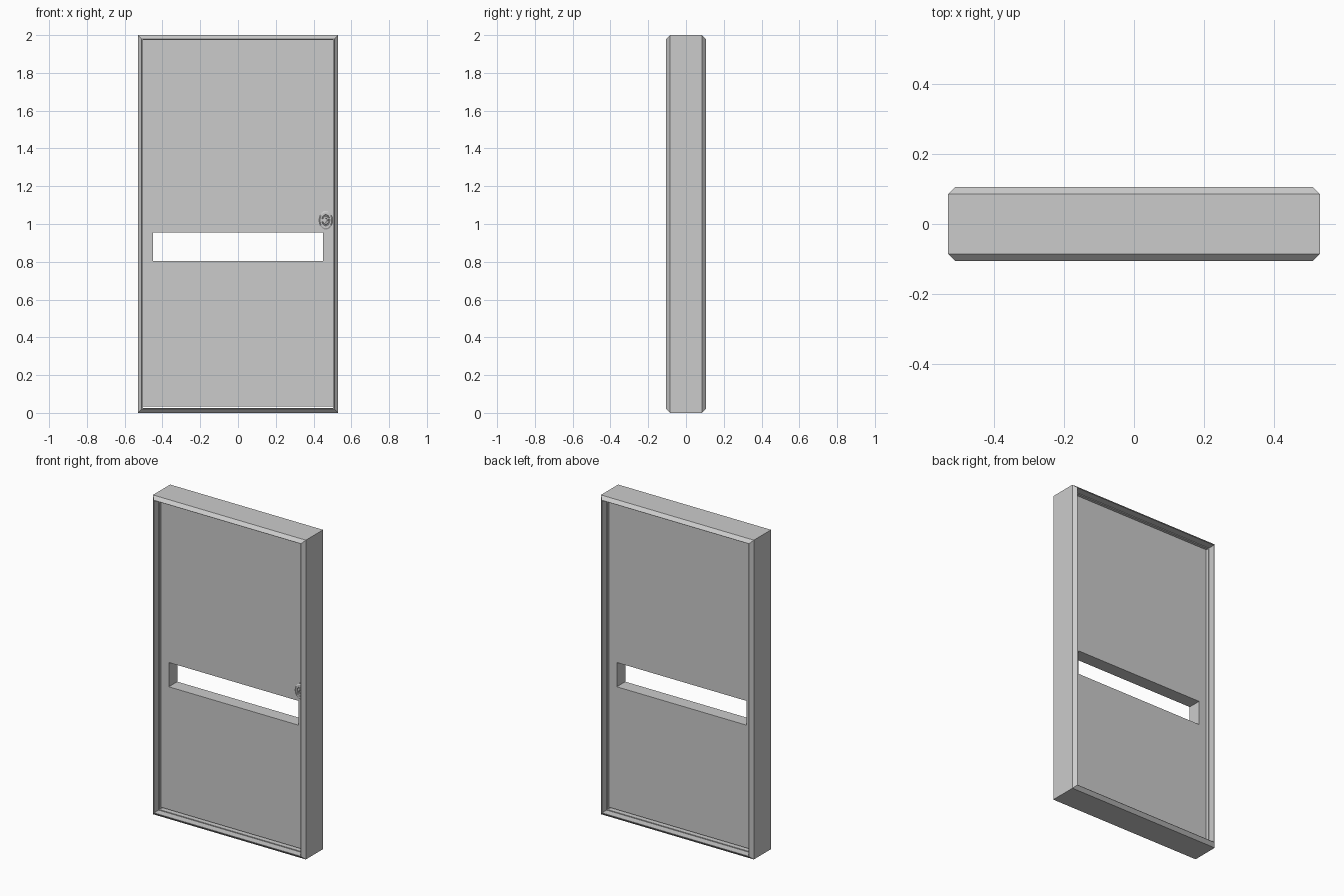
import bpy, bmesh, math

if "Cube" in bpy.data.objects:
    bpy.data.objects.remove(bpy.data.objects["Cube"])


def finish(name, bm):
    bmesh.ops.recalc_face_normals(bm, faces=bm.faces)
    mesh = bpy.data.meshes.new(name)
    bm.to_mesh(mesh)
    bm.free()
    obj = bpy.data.objects.new(name, mesh)
    bpy.context.collection.objects.link(obj)
    return obj


def bridge(bm, a, b):
    n = len(a)
    for i in range(n):
        j = (i + 1) % n
        bm.faces.new((a[i], a[j], b[j], b[i]))


def rect_ring(name, loops):
    """Closed ring lofted through rectangles (half width, bottom, top, y)."""
    bm = bmesh.new()
    rings = [[bm.verts.new((x, y, z)) for x, z in
              ((-w, z0), (w, z0), (w, z1), (-w, z1))]
             for w, z0, z1, y in loops]
    for k in range(len(rings)):
        bridge(bm, rings[k], rings[(k + 1) % len(rings)])
    return finish(name, bm)


def oval_turned(name, profile, centre, rx, rz, sides):
    """Oval disc stepped forward from the panel: profile of (scale, height)."""
    bm = bmesh.new()
    cx, cy, cz = centre
    rings = []
    for s, h in profile:
        rings.append([bm.verts.new((cx + rx * s * math.cos(2 * math.pi * i / sides),
                                    cy - h,
                                    cz + rz * s * math.sin(2 * math.pi * i / sides)))
                      for i in range(sides)])
    for a, b in zip(rings, rings[1:]):
        bridge(bm, a, b)
    bm.faces.new(rings[0])
    bm.faces.new(rings[-1])
    return finish(name, bm)


# Door frame: chamfered outside, with a stop stepping in around the panel
half = [(0.0, 0.085), (0.02, 0.105), (0.022, 0.105), (0.022, 0.06), (0.027, 0.06)]
section = [(i, -y) for i, y in half] + [(i, y) for i, y in reversed(half)]
rect_ring("door_frame", [(0.53 - i, i, 2 - i, y) for i, y in section])

# Door panel with the wide slot, leaving a thin gap over the sill
T = 0.042
outer = (0.503, 0.034, 1.973)
slot = (0.45, 0.803, 0.955)
rect_ring("door_panel", [outer + (-T,), slot + (-T,), slot + (T,), outer + (T,)])

# Oval lock plate on the front
oval_turned("lock_plate",
            [(1, -0.002), (1, 0.005), (0.85, 0.009), (0.6, 0.009),
             (0.55, 0.005), (0.45, 0.005), (0.42, 0.011), (0.22, 0.011), (0.2, 0.004)],
            (0.465, -T, 1.02), 0.036, 0.05, 20)
